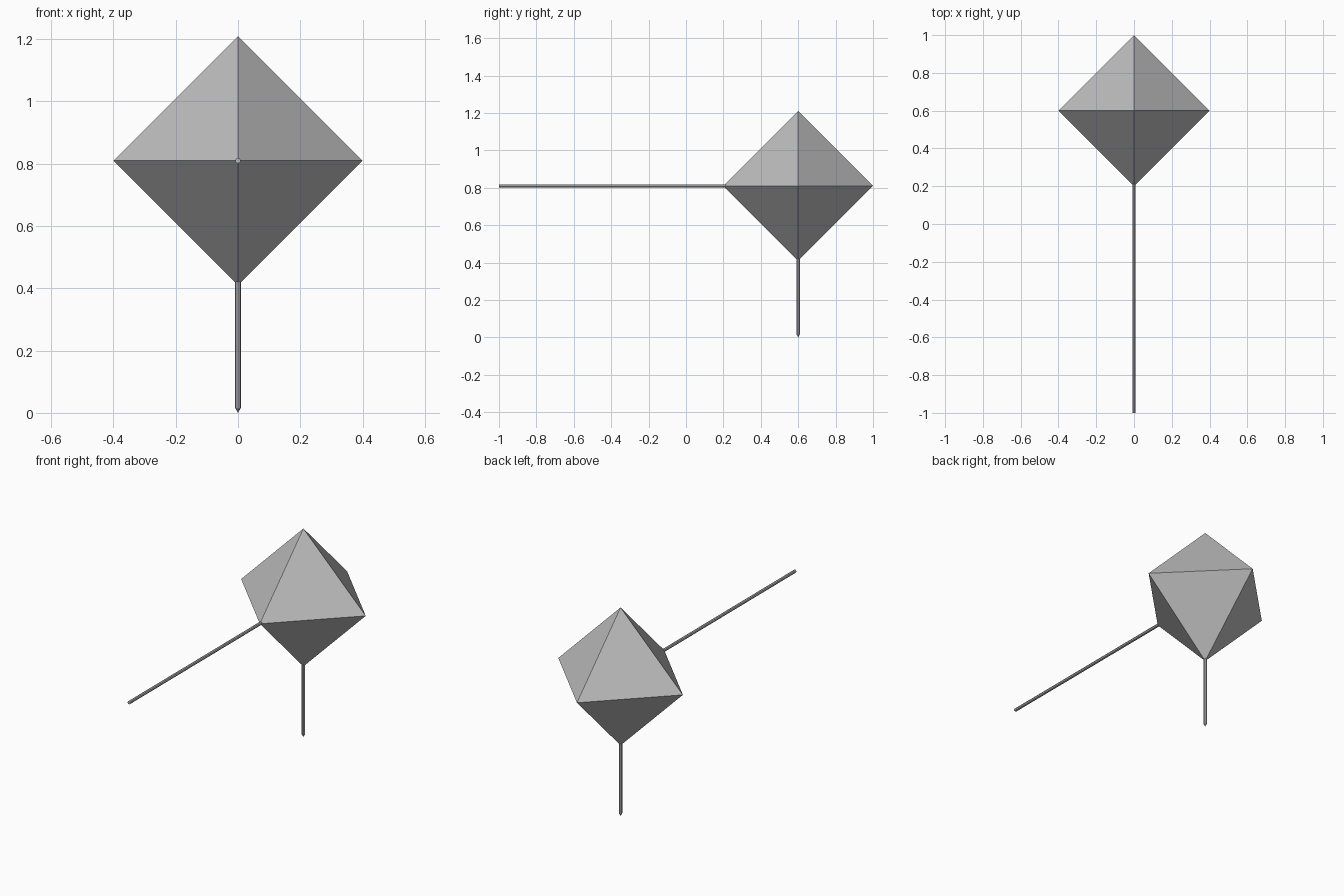
import bpy
from mathutils import Vector

cube = bpy.data.objects.get("Cube")
if cube:
    bpy.data.objects.remove(cube)

GREY = (0.5, 0.5, 0.5, 1)
CENTRE = Vector((0, 0.6, 0.81))
R = 0.4
ROD = 0.009
SIDES = 8

grey = bpy.data.materials.new("plain grey")
grey.use_nodes = True
grey.diffuse_color = GREY
grey.node_tree.nodes["Principled BSDF"].inputs["Base Color"].default_value = GREY


def finish(name):
    obj = bpy.context.object
    obj.name = name
    obj.data.materials.append(grey)
    return obj


def rod(name, start, end, r_start=ROD, r_end=ROD):
    """Thin straight rod or taper between two points."""
    start, end = Vector(start), Vector(end)
    axis = end - start
    bpy.ops.mesh.primitive_cone_add(
        vertices=SIDES, radius1=r_start, radius2=r_end, depth=axis.length,
        location=(start + end) / 2,
        rotation=axis.to_track_quat("Z", "Y").to_euler())
    return finish(name)


# Eight-sided body: an octahedron made of two square pyramids
mesh = bpy.data.meshes.new("octahedron_body")
ring = [(R, 0, 0), (0, R, 0), (-R, 0, 0), (0, -R, 0)]
faces = []
for i in range(4):
    j = (i + 1) % 4
    faces += [(i, j, 4), (j, i, 5)]
mesh.from_pydata(ring + [(0, 0, R), (0, 0, -R)], [], faces)
body = bpy.data.objects.new("octahedron_body", mesh)
body.location = CENTRE
bpy.context.collection.objects.link(body)
mesh.materials.append(grey)

# Long rod pointing forward, and the stand below with its pointed tip
rod("front_rod", (0, -1, CENTRE.z), (0, 0.22, CENTRE.z))
rod("stand_post", (0, CENTRE.y, 0.016), (0, CENTRE.y, 0.43))
rod("stand_tip", (0, CENTRE.y, 0), (0, CENTRE.y, 0.016), 0, ROD)
